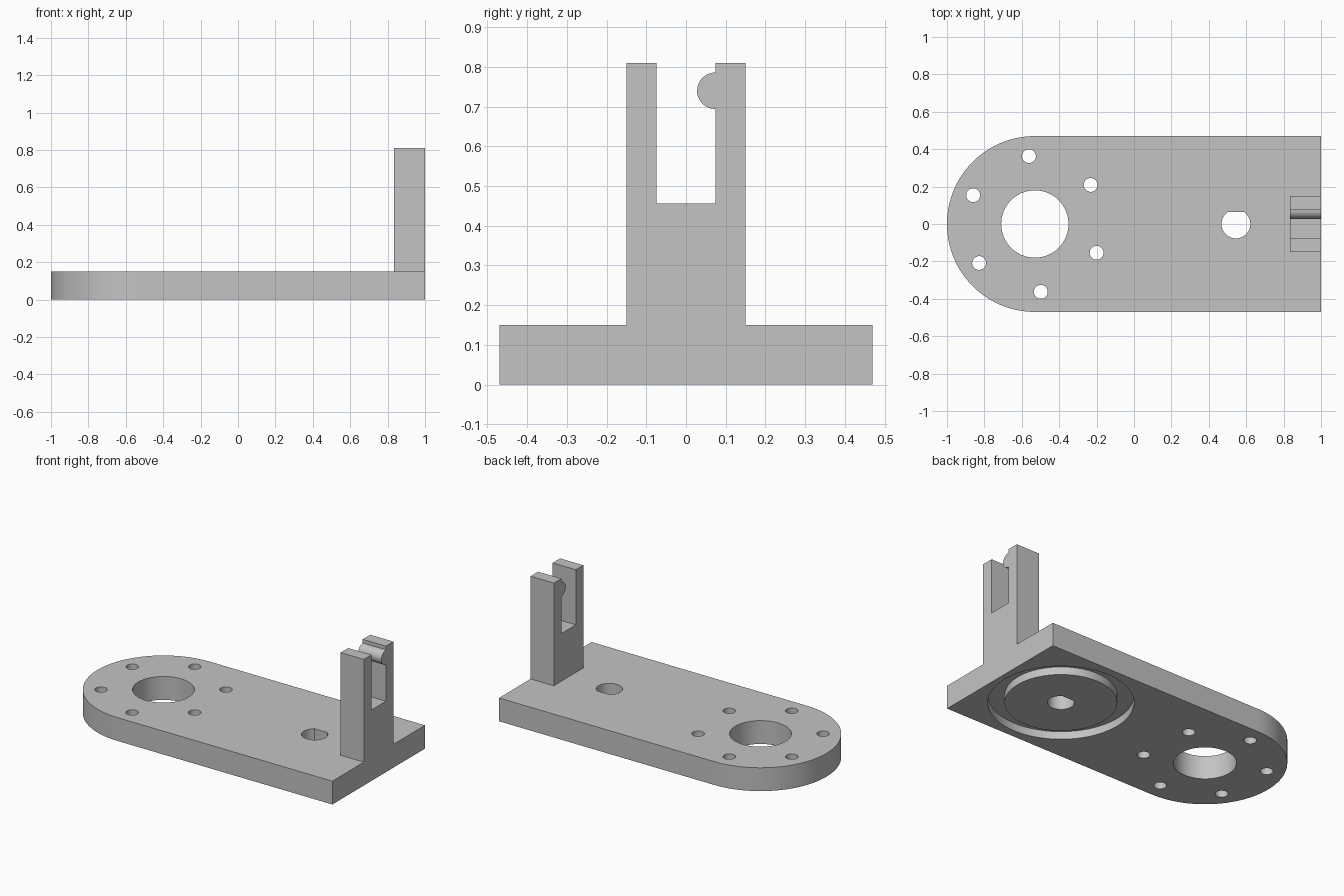
import bpy, bmesh
from math import pi, sin, cos, asin, radians
from mathutils import Vector

old = bpy.data.objects.get("Cube")
if old:
    bpy.data.objects.remove(old, do_unlink=True)

grey = bpy.data.materials.new("plain grey")
grey.use_nodes = True
colour = (0.55, 0.55, 0.55, 1)
grey.diffuse_color = colour
grey.node_tree.nodes["Principled BSDF"].inputs["Base Color"].default_value = colour


def arc(cx, cy, r, start, end, n):
    return [(cx + r * cos(start + (end - start) * i / n),
             cy + r * sin(start + (end - start) * i / n)) for i in range(n + 1)]


def circle(cx, cy, r, n=64):
    return arc(cx, cy, r, 0, 2 * pi, n)[:-1]


def prism(name, outline, low, high, along_x=False):
    """Extrude a closed outline along z, or a y-z outline along x."""
    bm = bmesh.new()
    place = (lambda p: (low, p[0], p[1])) if along_x else (lambda p: (p[0], p[1], low))
    face = bm.faces.new([bm.verts.new(place(p)) for p in outline])
    step = Vector((high - low, 0, 0)) if along_x else Vector((0, 0, high - low))
    new = bmesh.ops.extrude_face_region(bm, geom=[face])["geom"]
    bmesh.ops.translate(bm, vec=step, verts=[v for v in new if isinstance(v, bmesh.types.BMVert)])
    bmesh.ops.recalc_face_normals(bm, faces=bm.faces)
    mesh = bpy.data.meshes.new(name)
    bm.to_mesh(mesh)
    bm.free()
    mesh.materials.append(grey)
    obj = bpy.data.objects.new(name, mesh)
    bpy.context.collection.objects.link(obj)
    return obj


def select(obj):
    bpy.ops.object.select_all(action="DESELECT")
    obj.select_set(True)
    bpy.context.view_layer.objects.active = obj


def cut(target, cutter):
    select(target)
    mod = target.modifiers.new("cut", "BOOLEAN")
    mod.operation = "DIFFERENCE"
    mod.solver = "EXACT"
    mod.object = cutter
    bpy.ops.object.modifier_apply(modifier=mod.name)
    bpy.data.objects.remove(cutter, do_unlink=True)


# Base plate with one rounded end
T, W = 0.15, 0.47
END, SHAFT = -0.53, 0.545
base = prism("base_plate", [(1, -W), (1, W)] + arc(END, 0, W, pi / 2, 3 * pi / 2, 64), 0, T)

# Large bore and ring of screw holes
cut(base, prism("bore_cutter", circle(END, 0, 0.18), -0.1, 0.3))
for i in range(6):
    a = radians(35 + 60 * i)
    hole = circle(END + 0.364 * cos(a), 0.364 * sin(a), 0.037, 32)
    cut(base, prism("screw_cutter", hole, -0.1, 0.3))

# Annular groove on the underside
groove = prism("groove_cutter", circle(SHAFT, 0, 0.418, 96), -0.1, 0.05)
cut(groove, prism("island_cutter", circle(SHAFT, 0, 0.322, 96), -0.2, 0.2))
cut(base, groove)

# D-shaped shaft hole
flat = asin(0.063 / 0.077)
cut(base, prism("shaft_cutter", arc(SHAFT, 0, 0.077, pi - flat, 2 * pi + flat, 48), -0.1, 0.3))

# Forked post with a rounded catch inside one prong
P, S, TOP, FLOOR = 0.15, 0.074, 0.81, 0.456
catch = arc(S, 0.74, 0.046, 3 * pi / 2, pi / 2, 24)
fork = [(-P, T), (P, T), (P, TOP), (S, TOP)] + catch[::-1] + \
       [(S, FLOOR), (-S, FLOOR), (-S, TOP), (-P, TOP)]
post = prism("forked_post", fork, 0.835, 1, along_x=True)

for part in (base, post):
    select(part)
    bpy.ops.object.shade_smooth_by_angle(angle=radians(30))
